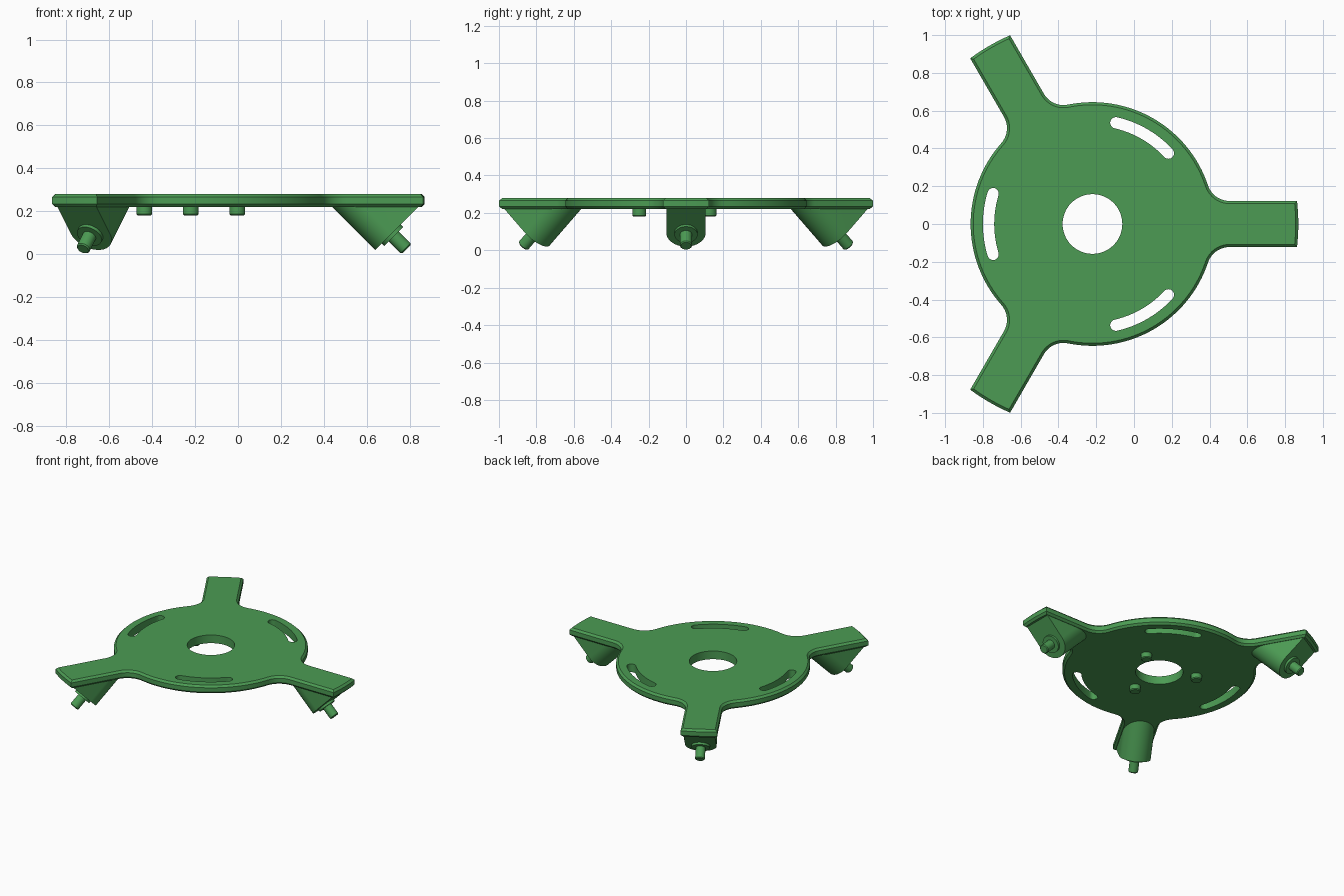
import bpy, bmesh, math
from math import cos, sin, pi, radians
from mathutils import Matrix, Vector

if "Cube" in bpy.data.objects:
    bpy.data.objects.remove(bpy.data.objects["Cube"])

CX = -0.22                    # hub centre on x
Z0, Z1, CH = 0.22, 0.28, 0.014
DISC, REACH, HALF, FIL = 0.645, 1.09, 0.122, 0.12

green = bpy.data.materials.new("green plastic")
green.diffuse_color = (0.072, 0.33, 0.088, 1)
green.use_nodes = True
green.node_tree.nodes["Principled BSDF"].inputs["Base Color"].default_value = green.diffuse_color


def arc(cx, cy, r, a0, a1, n):
    return [(cx + r * cos(a0 + (a1 - a0) * i / n), cy + r * sin(a0 + (a1 - a0) * i / n))
            for i in range(n + 1)]


def rot(pts, a):
    return [(x * cos(a) - y * sin(a), x * sin(a) + y * cos(a)) for x, y in pts]


def outline(d):
    """Three-armed plate outline, inset by d."""
    disc, reach, half, fil = DISC - d, REACH - d, HALF - d, FIL + d
    u = math.sqrt((disc + fil) ** 2 - (half + fil) ** 2)
    phi = math.atan2(half + fil, u)
    tip = math.asin(half / reach)
    fillet = arc(u, half + fil, fil, 1.5 * pi, pi + phi, 10)
    mirrored = [(x, -y) for x, y in reversed(fillet)]
    rim = arc(0, 0, disc, phi, 2 * pi / 3 - phi, 32)[1:-1]
    sector = mirrored + arc(0, 0, reach, -tip, tip, 8) + fillet + rim
    return [p for k in range(3) for p in rot(sector, 2 * pi * k / 3)]


def slot(a):
    """Curved slot with round ends, centred on angle a."""
    r, w, s = 0.55, 0.03, radians(17)
    ex, ey = r * cos(s), r * sin(s)
    pts = arc(0, 0, r + w, -s, s, 20) + arc(ex, ey, w, s, s + pi, 10)[1:]
    pts += arc(0, 0, r - w, s, -s, 20)[1:] + arc(ex, -ey, w, pi - s, 2 * pi - s, 10)[1:-1]
    return rot(pts, a)


def finish(bm, name):
    bmesh.ops.recalc_face_normals(bm, faces=bm.faces)
    me = bpy.data.meshes.new(name)
    bm.to_mesh(me)
    bm.free()
    me.materials.append(green)
    ob = bpy.data.objects.new(name, me)
    bpy.context.collection.objects.link(ob)
    bpy.ops.object.select_all(action='DESELECT')
    ob.select_set(True)
    bpy.context.view_layer.objects.active = ob
    bpy.ops.object.shade_smooth_by_angle(angle=radians(25))
    return ob


def loft(bm, rings):
    """Join closed rings of (points, z); returns first and last edge loops."""
    loops = [[bm.verts.new((x + CX, y, z)) for x, y in pts] for pts, z in rings]
    n = len(loops[0])
    for a, b in zip(loops, loops[1:]):
        for i in range(n):
            j = (i + 1) % n
            bm.faces.new((a[i], a[j], b[j], b[i]))
    return [[bm.edges.get((l[i], l[(i + 1) % n])) for i in range(n)]
            for l in (loops[0], loops[-1])]


# Plate: chamfered outer wall, bore and slot walls, then filled faces
bm = bmesh.new()
walls = [loft(bm, [(outline(CH), Z0), (outline(0), Z0 + CH),
                   (outline(0), Z1 - CH), (outline(CH), Z1)])]
holes = [arc(0, 0, 0.158, 0, 2 * pi, 64)[:-1]] + [slot(radians(a)) for a in (60, 180, 300)]
for h in holes:
    walls.append(loft(bm, [(h, Z0), (h, Z1)]))
for side, nz in ((0, -1), (1, 1)):
    edges = [e for w in walls for e in w[side]]
    bmesh.ops.triangle_fill(bm, use_beauty=True, use_dissolve=False,
                            edges=edges, normal=(0, 0, nz))
finish(bm, "plate")


def turned(name, profile, matrix, n=32):
    """Solid of revolution from (radius, height) points, capped at both ends."""
    bm = bmesh.new()
    rings = [[bm.verts.new((r * cos(2 * pi * i / n), r * sin(2 * pi * i / n), z))
              for i in range(n)] for r, z in profile]
    for a, b in zip(rings, rings[1:]):
        for i in range(n):
            j = (i + 1) % n
            bm.faces.new((a[i], a[j], b[j], b[i]))
    bm.faces.new(rings[0])
    bm.faces.new(rings[-1])
    bm.transform(matrix)
    return finish(bm, name)


hub = Matrix.Translation((CX, 0, 0))
# Local frame of a mount: z runs down and outward at 45 degrees, x up and outward
q = math.sqrt(0.5)
tilt = Matrix(((q, 0, q, 0.934), (0, 1, 0, 0), (q, 0, -q, 0.094), (0, 0, 0, 1)))

for k in range(3):
    spin = hub @ Matrix.Rotation(2 * pi * k / 3, 4, 'Z')

    # Slanted mount: U-shaped bar cut off at the underside of the plate
    bm = bmesh.new()
    u_shape = arc(0, 0, 0.105, pi / 2, 1.5 * pi, 32) + [(0.4, -0.105), (0.4, 0.105)]
    base = bm.faces.new([bm.verts.new((x, y, 0)) for x, y in u_shape])
    ext = bmesh.ops.extrude_face_region(bm, geom=[base])
    bmesh.ops.translate(bm, vec=(0, 0, -0.6),
                        verts=[v for v in ext["geom"] if isinstance(v, bmesh.types.BMVert)])
    bm.transform(tilt)
    cut = bmesh.ops.bisect_plane(bm, geom=bm.verts[:] + bm.edges[:] + bm.faces[:],
                                 plane_co=(0, 0, Z0 + 0.002), plane_no=(0, 0, 1),
                                 clear_outer=True)
    bmesh.ops.holes_fill(bm, edges=[e for e in bm.edges if e.is_boundary])
    bm.transform(spin)
    finish(bm, f"mount_{k + 1}")

    # Raised collar and pin on the end of the mount
    turned(f"collar_{k + 1}", [(0.062, -0.01), (0.062, 0.016)], spin @ tilt)
    turned(f"pin_{k + 1}", [(0.0325, -0.01), (0.0325, 0.094), (0.027, 0.1)], spin @ tilt)

    # Locating peg under the plate
    peg = spin @ Matrix.Rotation(pi / 6, 4, 'Z') @ Matrix.Translation((0.25, 0, 0))
    turned(f"peg_{k + 1}", [(0.031, 0.18), (0.037, 0.186), (0.037, Z0 + 0.002)], peg)
